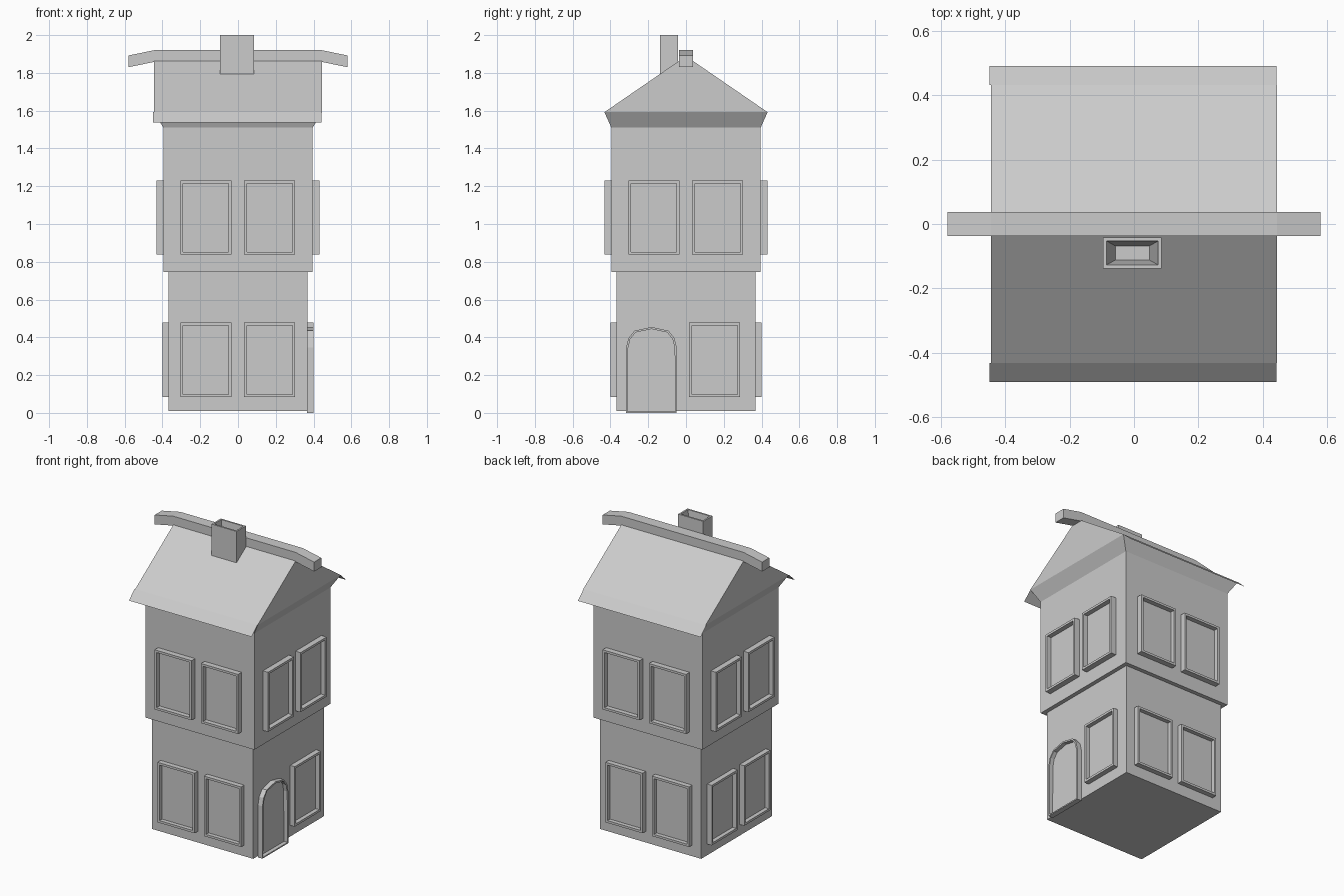
import bpy, bmesh
from math import radians
from mathutils import Matrix, Vector

if "Cube" in bpy.data.objects:
    bpy.data.objects.remove(bpy.data.objects["Cube"])


def finish(bm, name, fix=True):
    if fix:
        bmesh.ops.recalc_face_normals(bm, faces=bm.faces[:])
    me = bpy.data.meshes.new(name)
    bm.to_mesh(me)
    bm.free()
    ob = bpy.data.objects.new(name, me)
    bpy.context.collection.objects.link(ob)
    return ob


def loft(name, rings):
    """Closed solid through a list of equal-length point rings."""
    bm = bmesh.new()
    vs = [[bm.verts.new(p) for p in r] for r in rings]
    n = len(vs[0])
    for a, b in zip(vs, vs[1:]):
        for i in range(n):
            j = (i + 1) % n
            bm.faces.new((a[i], a[j], b[j], b[i]))
    bm.faces.new(vs[0][::-1])
    bm.faces.new(vs[-1])
    return finish(bm, name)


def rect(hx, hy, z, cx=0, cy=0):
    return [(cx + sx * hx, cy + sy * hy, z)
            for sx, sy in ((-1, -1), (1, -1), (1, 1), (-1, 1))]


def panel(name, outline, wall, depth, rim, recess, angle):
    """Raised frame with recessed pane; outline is (u, z), facing -y then turned."""
    bm = bmesh.new()
    back = [bm.verts.new((u, -wall, z)) for u, z in outline]
    front = [bm.verts.new((u, -wall - depth, z)) for u, z in outline]
    n = len(outline)
    for i in range(n):
        j = (i + 1) % n
        bm.faces.new((back[i], back[j], front[j], front[i]))
    bm.faces.new(back[::-1])
    face = bm.faces.new(front)
    bmesh.ops.recalc_face_normals(bm, faces=bm.faces[:])
    bmesh.ops.inset_region(bm, faces=[face], thickness=rim)
    pane = bmesh.ops.extrude_discrete_faces(bm, faces=[face])['faces'][0]
    bmesh.ops.translate(bm, verts=pane.verts[:], vec=Vector((0, recess, 0)))
    bm.transform(Matrix.Rotation(radians(angle), 4, 'Z'))
    return finish(bm, name, False)


# Two storeys, the upper one overhanging
loft("lower_storey", [rect(0.368, 0.368, 0.01), rect(0.368, 0.368, 0.75)])
loft("upper_storey", [rect(0.395, 0.395, 0.745), rect(0.395, 0.395, 1.51)])

# Flared cornice, gables and main roof slopes
loft("roof", [rect(0.395, 0.395, 1.51), rect(0.445, 0.432, 1.592),
              rect(0.445, 0.03, 1.868)])

# Thin eave flaps
for side, label in ((-1, "front"), (1, "back")):
    bm = bmesh.new()
    pts = [(-0.45, 0.432, 1.592), (0.443, 0.432, 1.592),
           (0.443, 0.491, 1.537), (-0.45, 0.491, 1.537)]
    f = bm.faces.new([bm.verts.new((x, side * y, z)) for x, y, z in pts])
    f.normal_update()
    if f.normal.z < 0:
        f.normal_flip()
    finish(bm, label + "_eave", False)

# Ridge beam with drooping ends
loft("ridge_beam", [[(x, -0.037, z), (x, 0.037, z), (x, 0.037, z + 0.062), (x, -0.037, z + 0.062)]
                    for x, z in ((-0.58, 1.83), (-0.445, 1.858), (0.445, 1.858), (0.58, 1.83))])

# Hollow chimney with tapering flue
cx, cy = -0.005, -0.09
loft("chimney", [rect(0.091, 0.048, 1.79, cx, cy), rect(0.091, 0.048, 2.0, cx, cy),
                 rect(0.08, 0.037, 2.0, cx, cy), rect(0.053, 0.022, 1.85, cx, cy)])

# Windows: two per storey on each side, the door replaces one on the right
for angle, side in ((0, "front"), (90, "right"), (180, "back"), (270, "left")):
    for level, z0, z1, wall, depth in (("lower", 0.083, 0.478, 0.368, 0.033),
                                       ("upper", 0.838, 1.23, 0.395, 0.037)):
        for c in (-0.17, 0.168):
            if side == "right" and level == "lower":
                if c < 0:
                    continue
                c = 0.152
            box = [(c - 0.135, z0), (c + 0.135, z0), (c + 0.135, z1), (c - 0.135, z1)]
            panel(f"{side}_{level}_window", box, wall, depth, 0.021, depth - 0.006, angle)

# Arched door
half = [(0.134, 0.0), (0.134, 0.345), (0.122, 0.395), (0.09, 0.435)]
arch = half + [(0, 0.455)] + [(-u, z) for u, z in reversed(half)]
panel("door", [(u - 0.183, z) for u, z in arch], 0.366, 0.034, 0.011, 0.026, 90)
